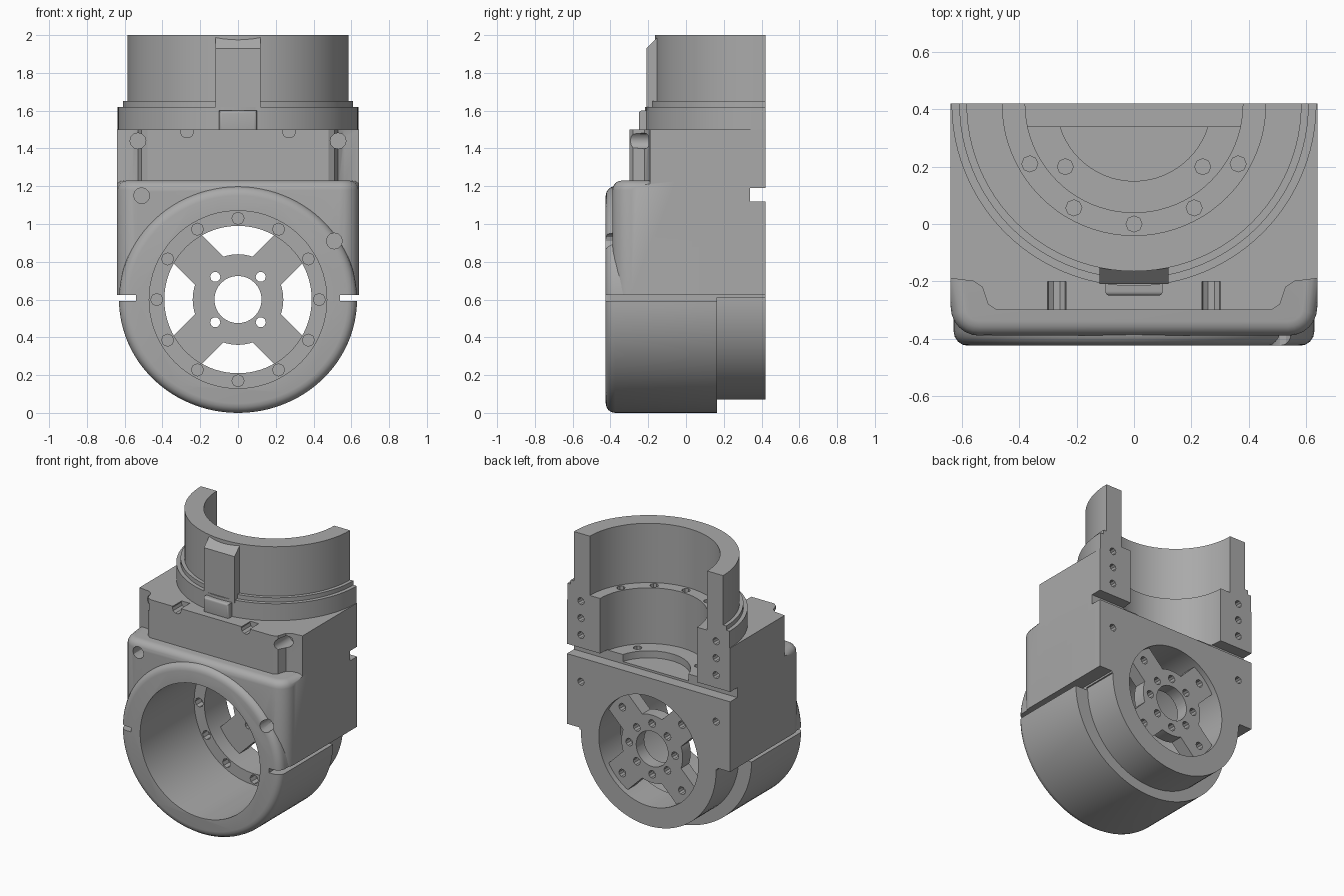
import bpy, bmesh
from math import sin, cos, pi, radians
from mathutils import Matrix, Vector

if "Cube" in bpy.data.objects:
    bpy.data.objects.remove(bpy.data.objects["Cube"])

grey = bpy.data.materials.new("cast grey")
grey.use_nodes = True
TONE = (0.4, 0.4, 0.4, 1)
grey.diffuse_color = TONE
grey.node_tree.nodes["Principled BSDF"].inputs["Base Color"].default_value = TONE

AXIS_Z = 0.6   # height of the horizontal bore
BACK = 0.42    # flat rear plane, also the axis of the upright bore


def make(name, bm):
    bmesh.ops.recalc_face_normals(bm, faces=bm.faces)
    mesh = bpy.data.meshes.new(name)
    bm.to_mesh(mesh)
    bm.free()
    obj = bpy.data.objects.new(name, mesh)
    bpy.context.collection.objects.link(obj)
    mesh.materials.append(grey)
    return obj


def prism(bm, points, lo, hi, axis="z"):
    """Extrude a closed outline along one axis."""
    place = {"z": lambda a, b, t: (a, b, t),
             "y": lambda a, b, t: (a, t, b),
             "x": lambda a, b, t: (t, a, b)}[axis]
    base = bm.faces.new([bm.verts.new(place(a, b, lo)) for a, b in points])
    new = bmesh.ops.extrude_face_region(bm, geom=[base])["geom"]
    shift = Vector(place(0, 0, hi - lo))
    bmesh.ops.translate(bm, vec=shift, verts=[v for v in new if isinstance(v, bmesh.types.BMVert)])


def arc(cx, cy, rx, ry, start, end, n):
    return [(cx + rx * cos(radians(start + (end - start) * i / n)),
             cy + ry * sin(radians(start + (end - start) * i / n))) for i in range(n + 1)]


def disc(cx, cy, r, n=64, ry=None):
    return arc(cx, cy, r, ry or r, 0, 360, n)[:-1]


def box(bm, x, y, z):
    prism(bm, [(x[0], y[0]), (x[1], y[0]), (x[1], y[1]), (x[0], y[1])], *z)


def solid(name, *prisms):
    bm = bmesh.new()
    for p in prisms:
        prism(bm, *p)
    return make(name, bm)


def round_edges(obj, width, test):
    bm = bmesh.new()
    bm.from_mesh(obj.data)
    edges = [e for e in bm.edges if all(test(v.co) for v in e.verts)]
    bmesh.ops.bevel(bm, geom=edges, offset=width, segments=4, profile=0.5, affect="EDGES")
    bm.to_mesh(obj.data)
    bm.free()


def boolean(obj, other, operation="DIFFERENCE"):
    mod = obj.modifiers.new("cut", "BOOLEAN")
    mod.operation, mod.solver, mod.object = operation, "EXACT", other
    bpy.context.view_layer.objects.active = obj
    bpy.ops.object.modifier_apply(modifier=mod.name)


def mirrored(half):
    return half + [(-x, y) for x, y in reversed(half)]


# Main housing block with rounded front corners
corner = arc(0.54, -0.29, 0.1, 0.1, 0, -90, 6)
housing = solid("housing_block", (mirrored([(0.64, BACK)] + corner), 0.61, 1.23))
round_edges(housing, 0.05, lambda c: c.z > 1.2 and c.y < -0.28)

# Narrower upper step with notched corners
step = [(0.64, BACK), (0.64, -0.19), (0.56, -0.2), (0.53, -0.22), (0.51, -0.28), (0.48, -0.3)]
shoulder = solid("upper_shoulder", (mirrored(step), 1.18, 1.5))

# Rounded front shell and smaller rear shell around the horizontal bore
shell = solid("front_shell", (disc(0, AXIS_Z, 0.63, 96, 0.6), -0.425, 0.165, "y"))
round_edges(shell, 0.05, lambda c: c.y < -0.4)
rear = solid("rear_shell", (disc(0, AXIS_Z, 0.53, 80), 0.1, BACK, "y"))

# Half-round neck and collar, open at the back
def half(r):
    return arc(0, BACK, r, r, 180, 360, 48)

collar = solid("neck_collar", (half(0.637), 1.48, 1.62))
collar_lip = solid("collar_lip", (half(0.61), 1.6, 1.65))
neck = solid("neck", (half(0.585), 1.62, 2.0))
boss = solid("neck_boss", ([(-0.21, 1.6), (-0.21, 1.93), (-0.14, 2.0), (0, 2.0), (0, 1.6)],
                           -0.12, 0.12, "x"))
bm = bmesh.new()
box(bm, (-0.1, 0.1), (-0.25, -0.1), (1.49, 1.6))
tab = make("front_tab", bm)
round_edges(tab, 0.015, lambda c: c.y < -0.2)

# Spoked hub plate
hub = solid("hub_plate", (disc(0, AXIS_Z, 0.24, 48), 0.29, 0.38, "y"))
for turn in (45, 135):
    bm = bmesh.new()
    box(bm, (-0.405, 0.405), (0.29, 0.38), (-0.106, 0.106))
    bm.transform(Matrix.Translation((0, 0, AXIS_Z)) @ Matrix.Rotation(radians(turn), 4, "Y"))
    spoke = make("spoke", bm)
    boolean(hub, spoke, "UNION")
    bpy.data.objects.remove(spoke)

# Hub holes: centre, four through holes, blind ones at the rear
bm = bmesh.new()
prism(bm, disc(0, AXIS_Z, 0.125, 32), 0.2, 0.5, "y")
for i in range(4):
    a = pi / 4 + i * pi / 2
    prism(bm, disc(0.17 * cos(a), AXIS_Z + 0.17 * sin(a), 0.027, 10), 0.2, 0.5, "y")
    prism(bm, disc(0.33 * cos(a), AXIS_Z + 0.33 * sin(a), 0.027, 10), 0.33, 0.5, "y")
    prism(bm, disc(0.18 * sin(a + pi / 4), AXIS_Z + 0.18 * cos(a + pi / 4), 0.027, 10), 0.33, 0.5, "y")
hub_holes = make("hub_hole_cutter", bm)
boolean(hub, hub_holes)
bpy.data.objects.remove(hub_holes)

# Shared bores, rear groove and side slots
cutters = [
    solid("front_bore_cutter", (disc(0, AXIS_Z, 0.47, 80), -0.6, 0.18, "y")),
    solid("rear_bore_cutter", (disc(0, AXIS_Z, 0.39, 80), 0, 0.6, "y")),
    solid("neck_bore_cutter", (disc(0, BACK, 0.46, 80), 1.58, 2.2)),
    solid("lower_bore_cutter", (disc(0, BACK, 0.38, 80), 1.185, 1.7)),
    solid("pit_cutter", (disc(0, BACK, 0.27, 64), 1.135, 1.4)),
]
bm = bmesh.new()
box(bm, (-0.8, 0.8), (0.34, 0.6), (1.12, 1.19))
cutters.append(make("groove_cutter", bm))
bm = bmesh.new()
for s in (-1, 1):
    box(bm, sorted((s * 0.54, s * 0.8)), (-0.6, 0.6), (0.593, 0.623))
cutters.append(make("slot_cutter", bm))

# Bolt holes
bm = bmesh.new()
for i in range(12):
    a = i * pi / 6
    prism(bm, disc(0.43 * cos(a), AXIS_Z + 0.43 * sin(a), 0.032, 8), 0.1, 0.24, "y")
for deg in (210, 240, 270, 300, 330):
    a = radians(deg)
    prism(bm, disc(0.42 * cos(a), BACK + 0.42 * sin(a), 0.028, 8), 1.52, 1.65)
for x, z, y in ((-0.53, 1.44, -0.12), (0.53, 1.44, -0.12), (-0.51, 1.15, -0.3), (0.51, 0.91, -0.3)):
    prism(bm, disc(x, z, 0.042, 12), -0.6, y, "y")
for s in (-1, 1):
    prism(bm, disc(s * 0.27, 1.49, 0.035, 10), -0.6, -0.2, "y")
    prism(bm, disc(s * 0.24, 0.2, 0.028, 8), 1.14, 1.25)
    for z in (0.95, 1.28, 1.4, 1.52):
        prism(bm, disc(s * 0.53, z, 0.025, 10), 0.35, 0.6, "y")
cutters.append(make("bolt_hole_cutter", bm))

parts = [housing, shoulder, shell, rear, collar, collar_lip, neck, boss, tab]
for part in parts:
    for cutter in cutters:
        boolean(part, cutter)
for cutter in cutters:
    bpy.data.objects.remove(cutter)

# Smooth curved walls, keep machined edges crisp
bpy.ops.object.select_all(action="DESELECT")
for part in parts + [hub]:
    part.select_set(True)
bpy.context.view_layer.objects.active = housing
bpy.ops.object.shade_smooth_by_angle(angle=radians(30))
